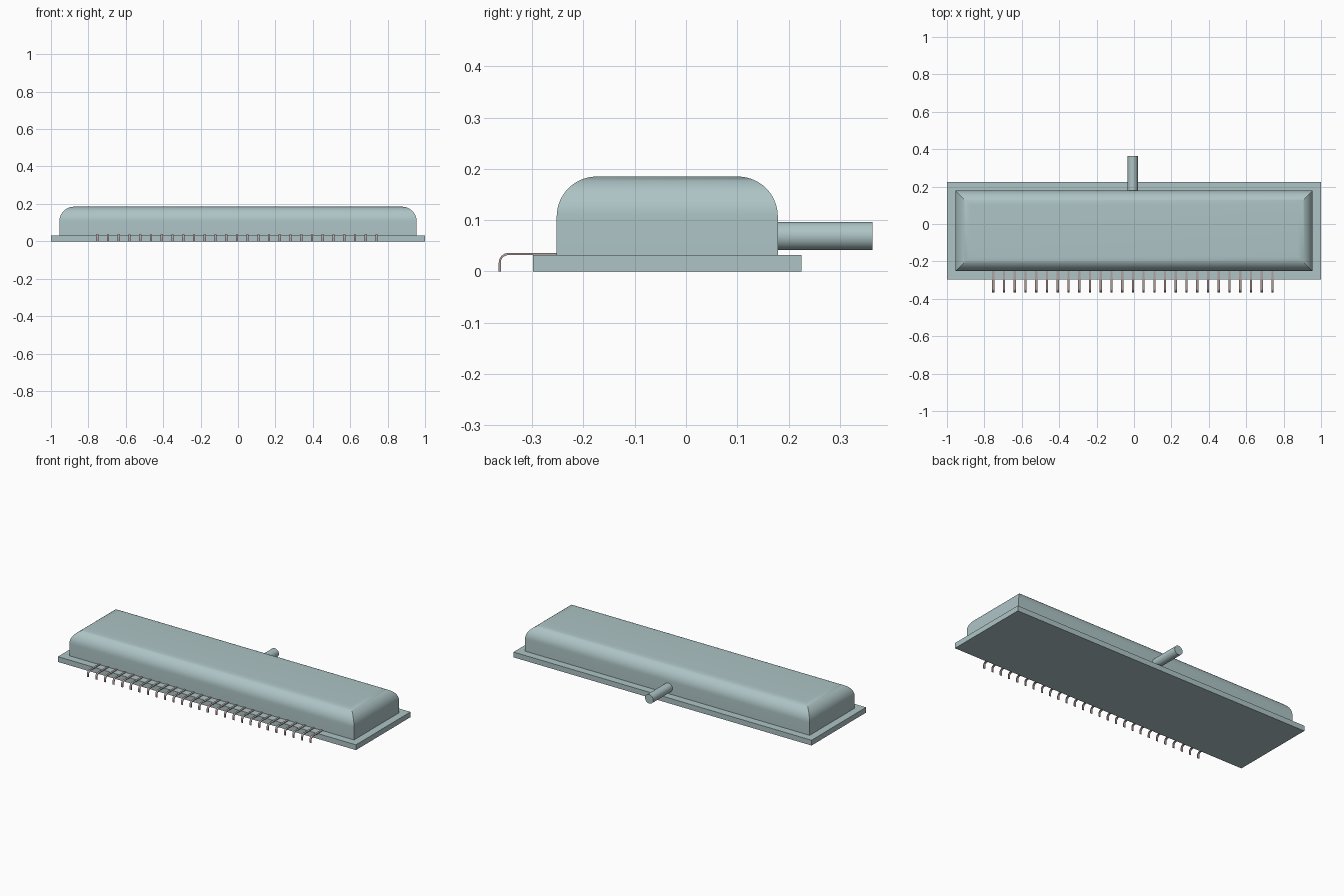
import bpy, bmesh, math

cube = bpy.data.objects.get("Cube")
if cube:
    bpy.data.objects.remove(cube, do_unlink=True)


def material(name, color):
    m = bpy.data.materials.new(name)
    m.diffuse_color = (*color, 1)
    m.use_nodes = True
    m.node_tree.nodes["Principled BSDF"].inputs["Base Color"].default_value = (*color, 1)
    return m


shell_mat = material("pale blue grey", (0.42, 0.55, 0.56))
pin_mat = material("warm grey metal", (0.44, 0.35, 0.34))


def finish(name, bm, mat, angle=30):
    """Turn a bmesh into a named, shaded object."""
    bmesh.ops.recalc_face_normals(bm, faces=bm.faces[:])
    me = bpy.data.meshes.new(name)
    bm.to_mesh(me)
    bm.free()
    me.materials.append(mat)
    ob = bpy.data.objects.new(name, me)
    bpy.context.collection.objects.link(ob)
    bpy.ops.object.select_all(action="DESELECT")
    ob.select_set(True)
    bpy.context.view_layer.objects.active = ob
    bpy.ops.object.shade_smooth_by_angle(angle=math.radians(angle))
    return ob


def loft(rings):
    """Skin closed rings of points and cap both ends."""
    bm = bmesh.new()
    loops = [[bm.verts.new(p) for p in ring] for ring in rings]
    n = len(loops[0])
    for a, b in zip(loops, loops[1:]):
        for i in range(n):
            j = (i + 1) % n
            bm.faces.new((a[i], a[j], b[j], b[i]))
    bm.faces.new(loops[0][::-1])
    bm.faces.new(loops[-1])
    return bm


def rectangle(hx, y0, y1, z):
    return [(-hx, y0, z), (hx, y0, z), (hx, y1, z), (-hx, y1, z)]


# Flat base plate
BASE_TOP = 0.032
finish("base_plate", loft([rectangle(1, -0.298, 0.225, z) for z in (0, BASE_TOP)]), shell_mat)

# Housing: straight walls, rounded shoulders meeting in mitred corners
TOP, R, STEPS = 0.185, 0.078, 14
rings = [rectangle(0.955, -0.252, 0.179, BASE_TOP)]
for i in range(STEPS + 1):
    a = math.pi / 2 * i / STEPS
    inset = R * (1 - math.cos(a))
    rings.append(rectangle(0.955 - inset, -0.252 + inset, 0.179 - inset,
                           TOP - R + R * math.sin(a)))
finish("housing", loft(rings), shell_mat)

# Round tube out of the back
CX, CZ, TR = -0.007, 0.069, 0.0275
tube = [[(CX + TR * math.cos(t * math.tau / 32), y, CZ + TR * math.sin(t * math.tau / 32))
         for t in range(32)] for y in (0.17, 0.363)]
finish("back_tube", loft(tube), shell_mat)

# Row of thin flat pins, bent down at the front
PINS, SPAN, WIDTH, THICK, BEND = 27, 1.494, 0.012, 0.004, 0.019
FRONT, PIN_TOP = -0.365, 0.036
path = [(-0.245, PIN_TOP, 0, 1)]
for i in range(9):
    a = math.pi / 2 * i / 8
    ny, nz = -math.sin(a), math.cos(a)
    path.append((FRONT + BEND + BEND * ny, PIN_TOP - BEND + BEND * nz, ny, nz))
path.append((FRONT, 0, -1, 0))

for k in range(PINS):
    x = -0.006 - SPAN / 2 + SPAN * k / (PINS - 1)
    l, r = x - WIDTH / 2, x + WIDTH / 2
    sections = [[(l, y, z), (r, y, z),
                 (r, y - ny * THICK, z - nz * THICK),
                 (l, y - ny * THICK, z - nz * THICK)] for y, z, ny, nz in path]
    finish(f"pin_{k + 1:02d}", loft(sections), pin_mat)
